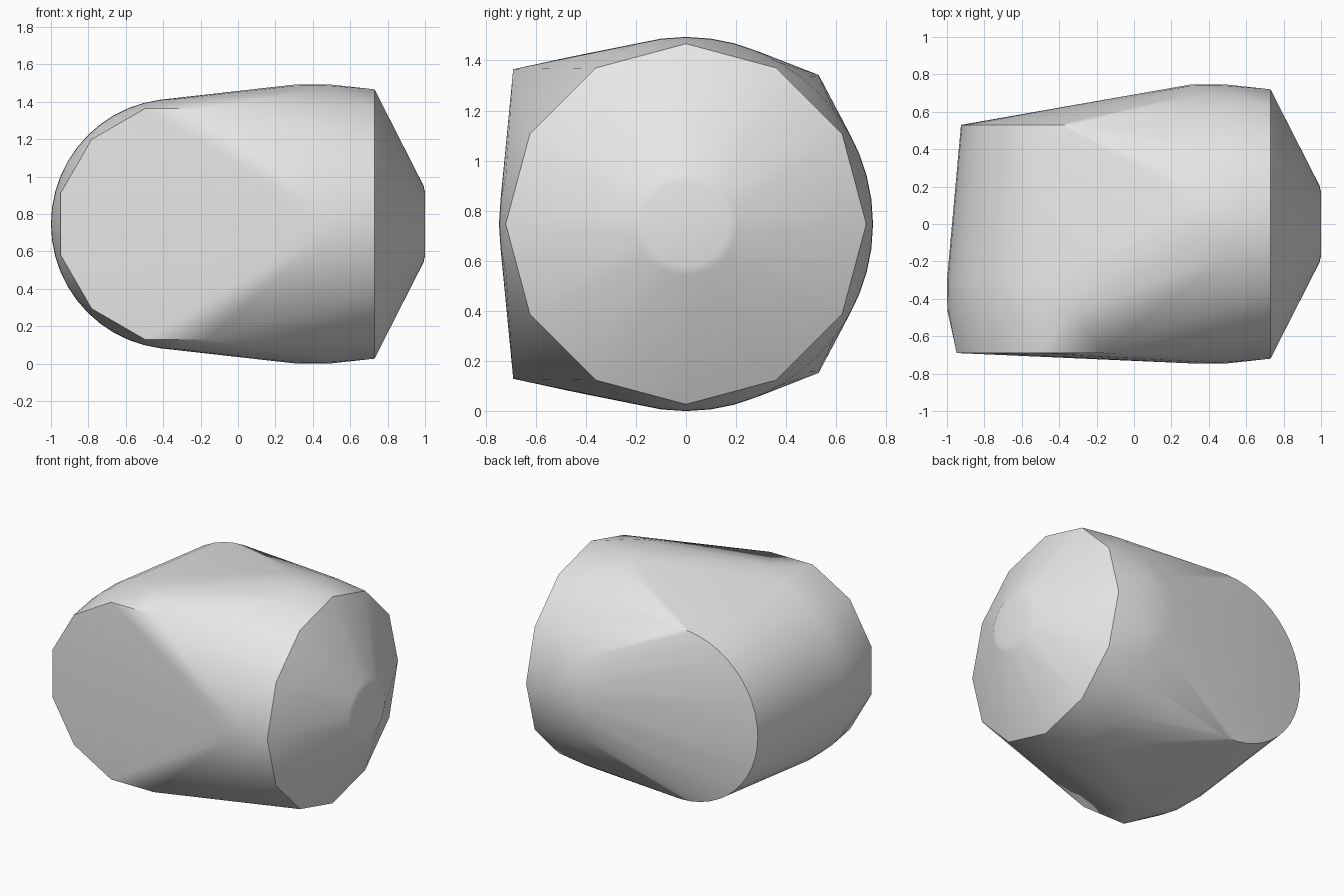
import bpy
import bmesh
from math import cos, sin, tau
from mathutils import Vector

cube = bpy.data.objects.get("Cube")
if cube:
    bpy.data.objects.remove(cube, do_unlink=True)

MID = 0.747          # height of both axes
BARREL_X = -0.33     # position of the cross barrel

bm = bmesh.new()


def ring(axis, pos, radius, count, turn=0.0):
    """Add a circle of points around the x axis or around the cross barrel."""
    for i in range(count):
        a = tau * (i + turn) / count
        u, v = radius * cos(a), radius * sin(a)
        if axis == "x":
            bm.verts.new(Vector((pos, u, MID + v)))
        else:
            bm.verts.new(Vector((BARREL_X + u, pos, MID + v)))


# Main body: wide round band, twelve-sided rim, blunt nose
ring("x", 0.30, 0.745, 48)
ring("x", 0.40, 0.747, 48)
ring("x", 0.50, 0.745, 48)
ring("x", 0.73, 0.72, 12)
ring("x", 0.992, 0.205, 24)
ring("x", 1.0, 0.17, 24)

# Cross barrel: twelve-sided front end, round middle, flat round back
ring("y", -0.69, 0.64, 12, 0.5)
ring("y", -0.46, 0.668, 48)
ring("y", -0.30, 0.67, 48)
ring("y", 0.53, 0.595, 48)

# Wrap one tight skin around all rings
hull = bmesh.ops.convex_hull(bm, input=bm.verts[:])
inside = {g for g in hull["geom_interior"] + hull["geom_unused"]
          if isinstance(g, bmesh.types.BMVert)}
bmesh.ops.delete(bm, geom=list(inside), context="VERTS")
bmesh.ops.dissolve_limit(bm, angle_limit=0.002, verts=bm.verts[:],
                         edges=bm.edges[:])
bmesh.ops.recalc_face_normals(bm, faces=bm.faces[:])

mesh = bpy.data.meshes.new("body_shell")
bm.to_mesh(mesh)
bm.free()
shell = bpy.data.objects.new("body_shell", mesh)
bpy.context.collection.objects.link(shell)

# Plain grey surface
grey = bpy.data.materials.new("light_grey")
grey.use_nodes = True
colour = (0.8, 0.8, 0.8, 1.0)
grey.diffuse_color = colour
grey.node_tree.nodes["Principled BSDF"].inputs["Base Color"].default_value = colour
mesh.materials.append(grey)

# Smooth sides with crisp rims
bpy.ops.object.select_all(action="DESELECT")
shell.select_set(True)
bpy.context.view_layer.objects.active = shell
bpy.ops.object.shade_smooth_by_angle(angle=0.52)
